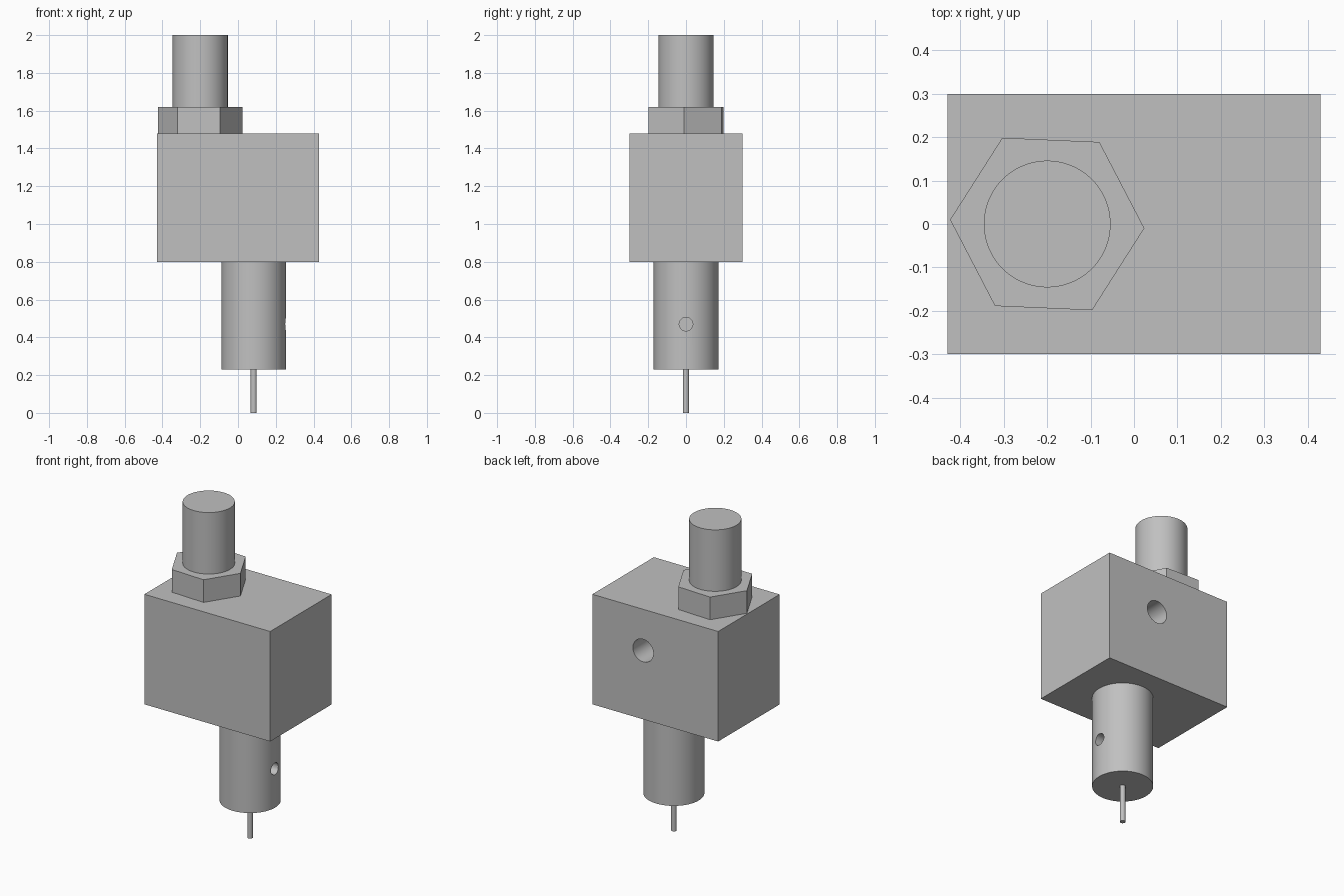
import bpy
from math import radians, pi

cube = bpy.data.objects.get("Cube")
if cube:
    bpy.data.objects.remove(cube, do_unlink=True)

# Single plain grey finish
grey = bpy.data.materials.new("plain_grey")
grey.use_nodes = True
colour = (0.53, 0.53, 0.53, 1)
grey.diffuse_color = colour
grey.node_tree.nodes["Principled BSDF"].inputs["Base Color"].default_value = colour

FITTING_X = -0.2
PROBE_X = 0.083


def finish(obj, name):
    obj.name = name
    obj.data.materials.clear()
    obj.data.materials.append(grey)
    return obj


def upright(name, x, radius, bottom, top, sides=96, turn=0):
    """Upright cylinder or prism between two heights."""
    bpy.ops.mesh.primitive_cylinder_add(
        vertices=sides, radius=radius, depth=top - bottom,
        location=(x, 0, (bottom + top) / 2), rotation=(0, 0, turn))
    return finish(bpy.context.object, name)


def drill(target, name, radius, depth, centre, rotation):
    """Cut a blind round hole centred on a point of the surface."""
    bpy.ops.mesh.primitive_cylinder_add(
        vertices=48, radius=radius, depth=2 * depth,
        location=centre, rotation=rotation)
    cutter = finish(bpy.context.object, name)
    cutter.hide_render = True
    mod = target.modifiers.new(name, "BOOLEAN")
    mod.operation = "DIFFERENCE"
    mod.solver = "EXACT"
    mod.object = cutter
    bpy.ops.object.select_all(action="DESELECT")
    bpy.context.view_layer.objects.active = target
    target.select_set(True)
    bpy.ops.object.modifier_apply(modifier=mod.name)
    bpy.data.objects.remove(cutter, do_unlink=True)


# Main block with a port in its back
bpy.ops.mesh.primitive_cube_add(size=1, location=(0, 0, 1.14))
block = finish(bpy.context.object, "body_block")
block.scale = (0.86, 0.6, 0.68)
bpy.ops.object.transform_apply(location=False, rotation=False, scale=True)
drill(block, "back_port_cutter", 0.07, 0.3, (PROBE_X, 0.3, 1.225), (pi / 2, 0, 0))

# Hexagonal nut and the stem above it
nut = upright("hex_nut", FITTING_X, 0.224, 1.48, 1.62, sides=6, turn=radians(27.5))
stem = upright("top_stem", FITTING_X, 0.146, 1.62, 2.0)

# Lower barrel with a side hole, and the thin pin under it
barrel = upright("lower_barrel", PROBE_X, 0.171, 0.23, 0.8)
drill(barrel, "side_hole_cutter", 0.036, 0.17, (PROBE_X + 0.171, 0, 0.47), (0, pi / 2, 0))
pin = upright("bottom_pin", PROBE_X, 0.016, 0, 0.23, sides=32)

# Smooth round walls, crisp edges
bpy.ops.object.select_all(action="DESELECT")
for part in (block, stem, barrel, pin):
    part.select_set(True)
bpy.context.view_layer.objects.active = block
bpy.ops.object.shade_smooth_by_angle(angle=radians(30))
